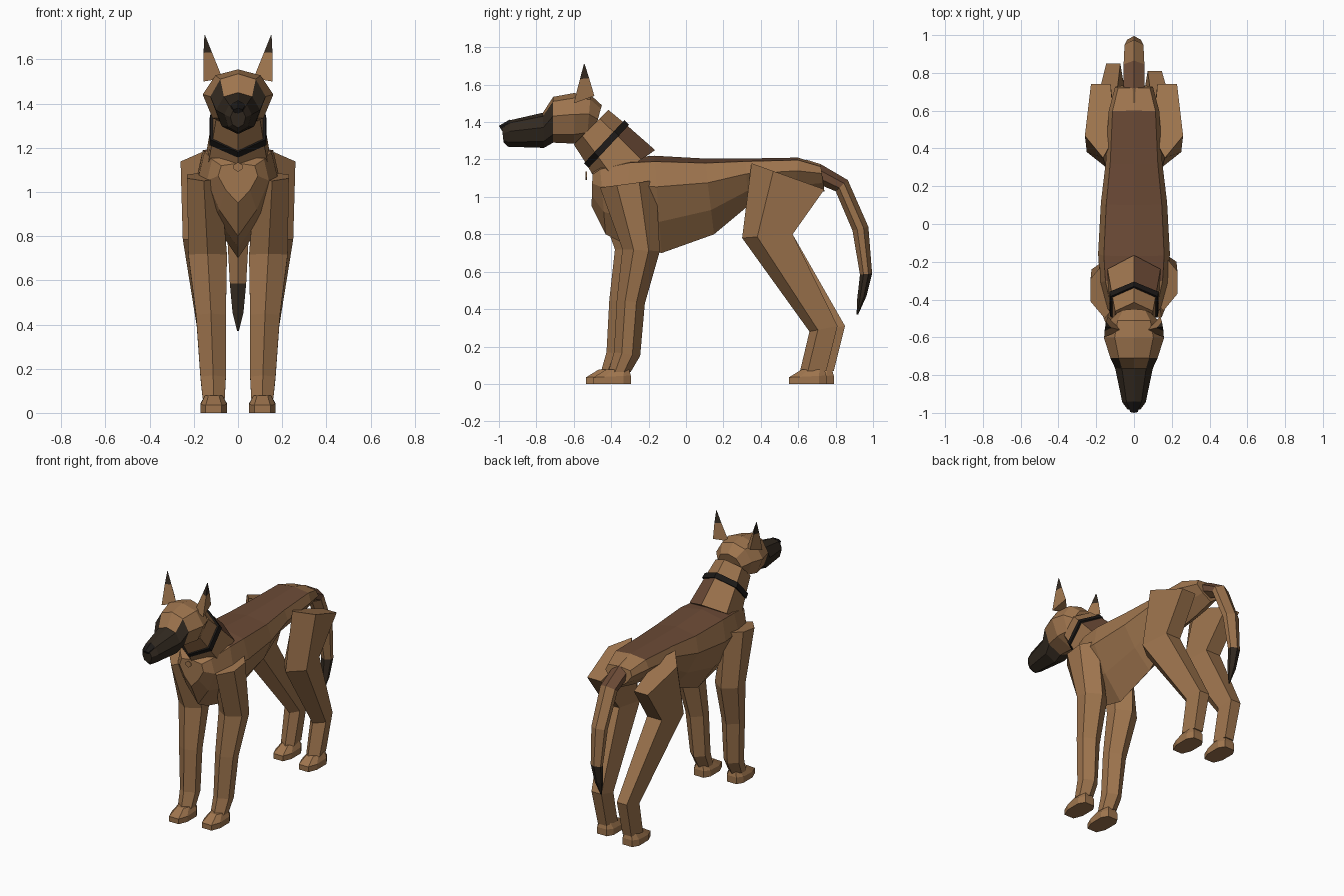
import bpy, bmesh
from mathutils import Vector

cube = bpy.data.objects.get("Cube")
if cube:
    bpy.data.objects.remove(cube)


def material(name, rgb):
    m = bpy.data.materials.new(name)
    m.use_nodes = True
    m.diffuse_color = (*rgb, 1)
    m.node_tree.nodes["Principled BSDF"].inputs["Base Color"].default_value = (*rgb, 1)
    return m


TAN = material("tan fur", (0.34, 0.175, 0.075))
SADDLE = material("saddle brown fur", (0.15, 0.07, 0.037))
DARK = material("dark mask fur", (0.032, 0.022, 0.014))
BLACK = material("collar black", (0.012, 0.010, 0.009))


def loft(name, rows, section, mats=(TAN,), rule=None, mirror=1, shift=lambda z: 0):
    """Skin rings together. Row: (y, z) start, (y, z) end, x low, x high.
    Section: (fraction across x, fraction from start to end)."""
    bm = bmesh.new()
    rings = []
    for start, end, x0, x1 in rows:
        ring = []
        for u, t in section:
            y, z = Vector(start).lerp(Vector(end), t)
            ring.append(bm.verts.new((mirror * (x0 + (x1 - x0) * u), y + shift(z), z)))
        rings.append(ring)
    n = len(section)
    for lo, hi in zip(rings, rings[1:]):
        for i in range(n):
            j = (i + 1) % n
            bm.faces.new((lo[i], lo[j], hi[j], hi[i]))
    bm.faces.new(rings[0])
    bm.faces.new(rings[-1])
    bmesh.ops.recalc_face_normals(bm, faces=bm.faces)
    if rule:
        for f in bm.faces:
            f.material_index = int(rule(f.calc_center_median()))
    me = bpy.data.meshes.new(name)
    bm.to_mesh(me)
    bm.free()
    for m in mats:
        me.materials.append(m)
    ob = bpy.data.objects.new(name, me)
    bpy.context.collection.objects.link(ob)
    return ob


def centred(rows):
    return [(a, b, -w, w) for a, b, w in rows]


def symmetric(half):
    """Complete a half section whose first and last points lie on the middle."""
    return half + [(1 - u, t) for u, t in reversed(half[1:-1])]


HEX = symmetric([(.5, 0), (1, .3), (1, .7), (.5, 1)])

# Torso with a darker saddle along the back
loft("torso", centred([
    ((-.50, 1.13), (-.505, .95), .09),
    ((-.46, 1.17), (-.43, .80), .14),
    ((-.30, 1.21), (-.33, .75), .18),
    ((-.17, 1.22), (-.13, .70), .19),
    ((.10, 1.205), (.15, .80), .175),
    ((.32, 1.205), (.33, .95), .15),
    ((.60, 1.21), (.58, .99), .135),
    ((.72, 1.17), (.74, 1.03), .10),
]), symmetric([(.5, 0), (.92, .06), (1, .32), (.8, .68), (.5, 1)]),
    (TAN, SADDLE), lambda c: c.z > 1.18 and -.25 < c.y < .6)

# Neck and collar
NECK = symmetric([(.5, 0), (1, .25), (1, .75), (.5, 1)])
loft("neck", centred([
    ((-.165, 1.25), (-.46, 1.05), .14),
    ((-.33, 1.395), (-.535, 1.18), .115),
    ((-.415, 1.465), (-.60, 1.28), .10),
]), NECK, (TAN, SADDLE), lambda c: c.z > 1.2 and c.x > .01 and -.34 < c.y)
loft("collar", centred([
    ((-.305, 1.385), (-.52, 1.155), .13),
    ((-.33, 1.41), (-.545, 1.18), .125),
]), NECK, (BLACK,))

# Small hanging tag
loft("collar_tag", centred([((-.537, 1.135), (-.537, 1.09), .02),
                            ((-.529, 1.135), (-.529, 1.09), .02)]), HEX)

# Head and muzzle with a dark mask
loft("head", centred([
    ((-.45, 1.49), (-.50, 1.31), .09),
    ((-.51, 1.545), (-.53, 1.30), .135),
    ((-.60, 1.555), (-.60, 1.285), .16),
    ((-.71, 1.535), (-.71, 1.29), .125),
    ((-.765, 1.45), (-.76, 1.262), .10),
    ((-.94, 1.41), (-.95, 1.268), .062),
    ((-.985, 1.375), (-.975, 1.29), .035),
]), symmetric([(.5, 0), (.82, .1), (1, .42), (.86, .82), (.5, 1)]),
    (TAN, DARK), lambda c: c.y < -.72 and c.z < 1.465)
loft("nose", centred([((-.94, 1.415), (-.95, 1.35), .035),
                      ((-1, 1.38), (-.985, 1.355), .02)]), HEX, (BLACK,))

# Tail, browner at the root and dark at the tip
loft("tail", centred([
    ((.64, 1.20), (.66, 1.09), .05),
    ((.72, 1.175), (.68, 1.08), .055),
    ((.865, 1.09), (.80, 1.03), .055),
    ((.975, .84), (.89, .82), .05),
    ((.995, .59), (.93, .585), .037),
    ((.965, .47), (.915, .45), .025),
    ((.92, .37), (.912, .37), .004),
]), HEX, (TAN, SADDLE, DARK),
    lambda c: 2 if c.z < .58 else (c.z > 1.09 and .7 < c.y < .84))

# Paired parts
FRONT_LEG = [
    ((-.50, 1.05), (-.20, 1.09), .08, .23),
    ((-.38, .72), (-.18, .71), .05, .225),
    ((-.41, .45), (-.26, .43), .055, .19),
    ((-.425, .17), (-.285, .15), .055, .17),
    ((-.455, .065), (-.335, .065), .06, .16),
]
HIND_LEG = [
    ((.35, 1.18), (.74, 1.04), .10, .26),
    ((.30, .78), (.57, .80), .08, .25),
    ((.70, .28), (.85, .31), .055, .17),
    ((.65, .07), (.79, .07), .06, .16),
]
THIGH = [(.4, 0), (1, .3), (.8, 1), (.15, 1), (0, .3)]
EAR = [
    ((-.60, 1.50), (-.49, 1.54), .07, .157),
    ((-.567, 1.63), (-.518, 1.635), .118, .156),
    ((-.546, 1.71), (-.542, 1.71), .149, .152),
]


def paw(heel):
    return [((heel - .20, 0), (heel, 0), .05, .17),
            ((heel - .20, .035), (heel, .045), .05, .17),
            ((heel - .13, .078), (heel - .01, .078), .07, .15)]


PAW = symmetric([(.5, 0), (.8, 0), (1, .3), (1, .8), (.8, 1), (.5, 1)])

for side, s in (("left", 1), ("right", -1)):
    # The left legs stand a little out of step with the right ones
    step = .04 if s > 0 else 0
    front = lambda z: step
    hind = lambda z: -step if z < .5 else 0
    loft(side + "_front_leg", FRONT_LEG, HEX, mirror=s, shift=front)
    loft(side + "_front_paw", paw(-.335), PAW, mirror=s, shift=front)
    loft(side + "_hind_leg", HIND_LEG, THIGH, mirror=s, shift=hind)
    loft(side + "_hind_paw", paw(.79), PAW, mirror=s, shift=hind)
    loft(side + "_ear", EAR, [(0, .35), (1, 0), (.8, 1)], (TAN, DARK),
         lambda c: c.z > 1.63, mirror=s)
